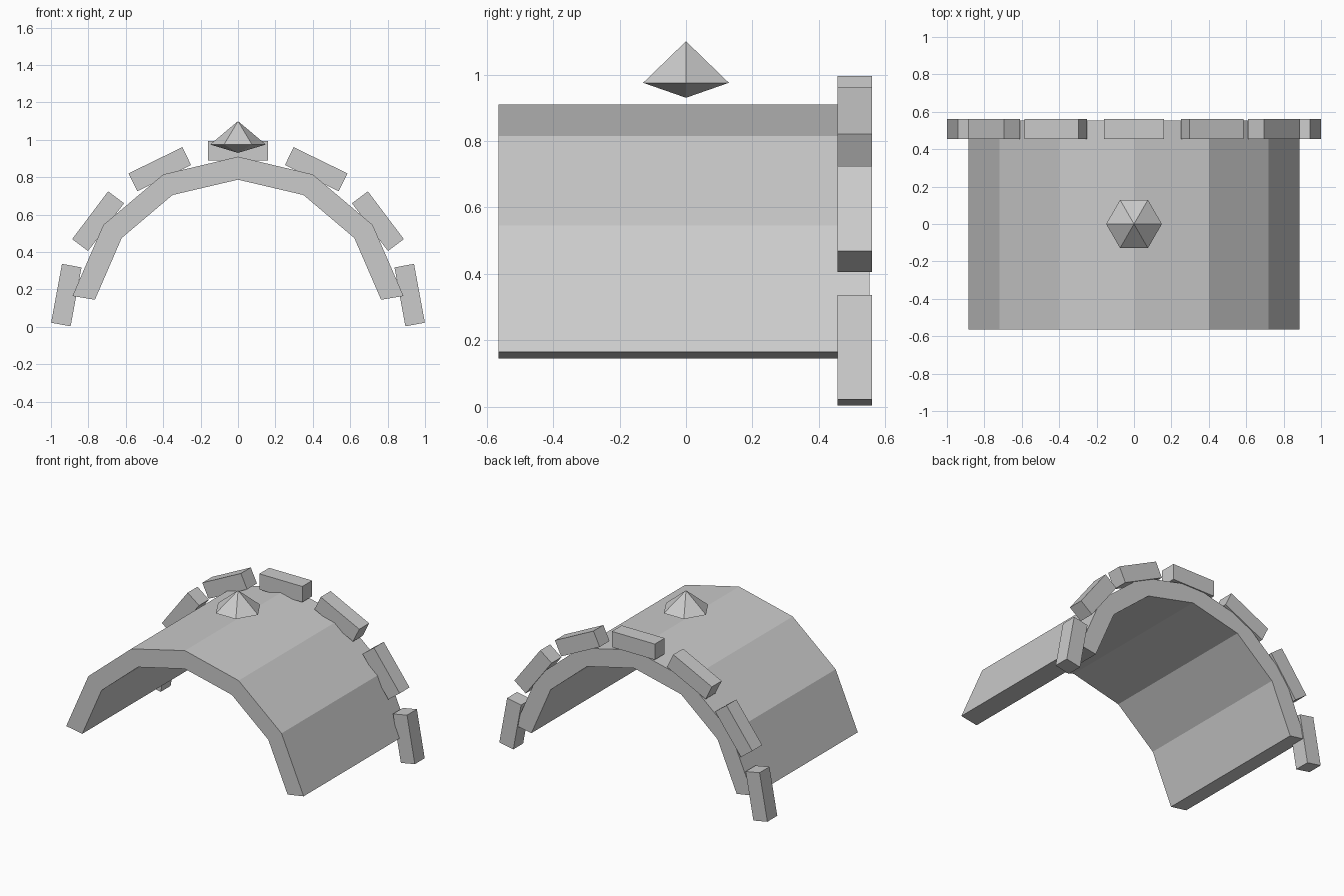
import bpy
import bmesh
from math import radians
from mathutils import Matrix

cube = bpy.data.objects.get("Cube")
if cube:
    bpy.data.objects.remove(cube, do_unlink=True)

grey = bpy.data.materials.new("stone grey")
grey.use_nodes = True
grey.diffuse_color = (0.6, 0.6, 0.6, 1)
grey.node_tree.nodes["Principled BSDF"].inputs["Base Color"].default_value = (0.6, 0.6, 0.6, 1)


def finish(name, bm):
    bmesh.ops.recalc_face_normals(bm, faces=bm.faces)
    mesh = bpy.data.meshes.new(name)
    bm.to_mesh(mesh)
    bm.free()
    mesh.materials.append(grey)
    obj = bpy.data.objects.new(name, mesh)
    bpy.context.collection.objects.link(obj)
    return obj


# Vault: half profiles mirrored across x, swept from front to back
outer = [(0.885, 0.165), (0.72, 0.545), (0.4, 0.815), (0, 0.91)]
inner = [(0.765, 0.145), (0.622, 0.475), (0.35, 0.705), (0, 0.787)]


def mirrored(half):
    return half + [(-x, z) for x, z in reversed(half[:-1])]


front, back = -0.565, 0.553
bm = bmesh.new()
rings = [[bm.verts.new((x, y, z)) for x, z in mirrored(profile)]
         for profile, y in ((outer, front), (outer, back), (inner, back), (inner, front))]
for a, b in zip(rings, rings[1:] + rings[:1]):
    for i in range(len(a) - 1):
        bm.faces.new((a[i], a[i + 1], b[i + 1], b[i]))
for end in (0, -1):
    bm.faces.new([ring[end] for ring in rings])
finish("arched_vault", bm)


# Rim blocks around the back edge
def rim_block(name, x, z, tilt):
    bm = bmesh.new()
    bmesh.ops.create_cube(bm, size=1, matrix=Matrix.Diagonal((0.32, 0.105, 0.106, 1)))
    obj = finish(name, bm)
    obj.location = (x, 0.508, z)
    obj.rotation_euler.y = radians(tilt)


rim_block("crown_block", 0, 0.942, 0)
for side, s in (("left", 1), ("right", -1)):
    for part, x, z, tilt in (("upper", 0.418, 0.843, 26),
                             ("middle", 0.748, 0.565, 53),
                             ("lower", 0.918, 0.17, 79.5)):
        rim_block(f"{side}_{part}_block", s * x, z, s * tilt)

# Six-sided gem floating above the ridge
bm = bmesh.new()
ring = bmesh.ops.create_circle(bm, segments=6, radius=0.149,
                               matrix=Matrix.Translation((0, 0, 0.975))
                               @ Matrix.Rotation(radians(30), 4, "Z"))["verts"]
# Turn the ring so that two corners lie on the x axis
if min(abs(v.co.y) for v in ring) > 0.01:
    bmesh.ops.rotate(bm, verts=ring, matrix=Matrix.Rotation(radians(30), 3, "Z"))
edges = list(bm.edges)
for height in (1.1, 0.93):
    tip = bm.verts.new((0, 0, height))
    for e in edges:
        bm.faces.new((*e.verts, tip))
finish("floating_gem", bm)
